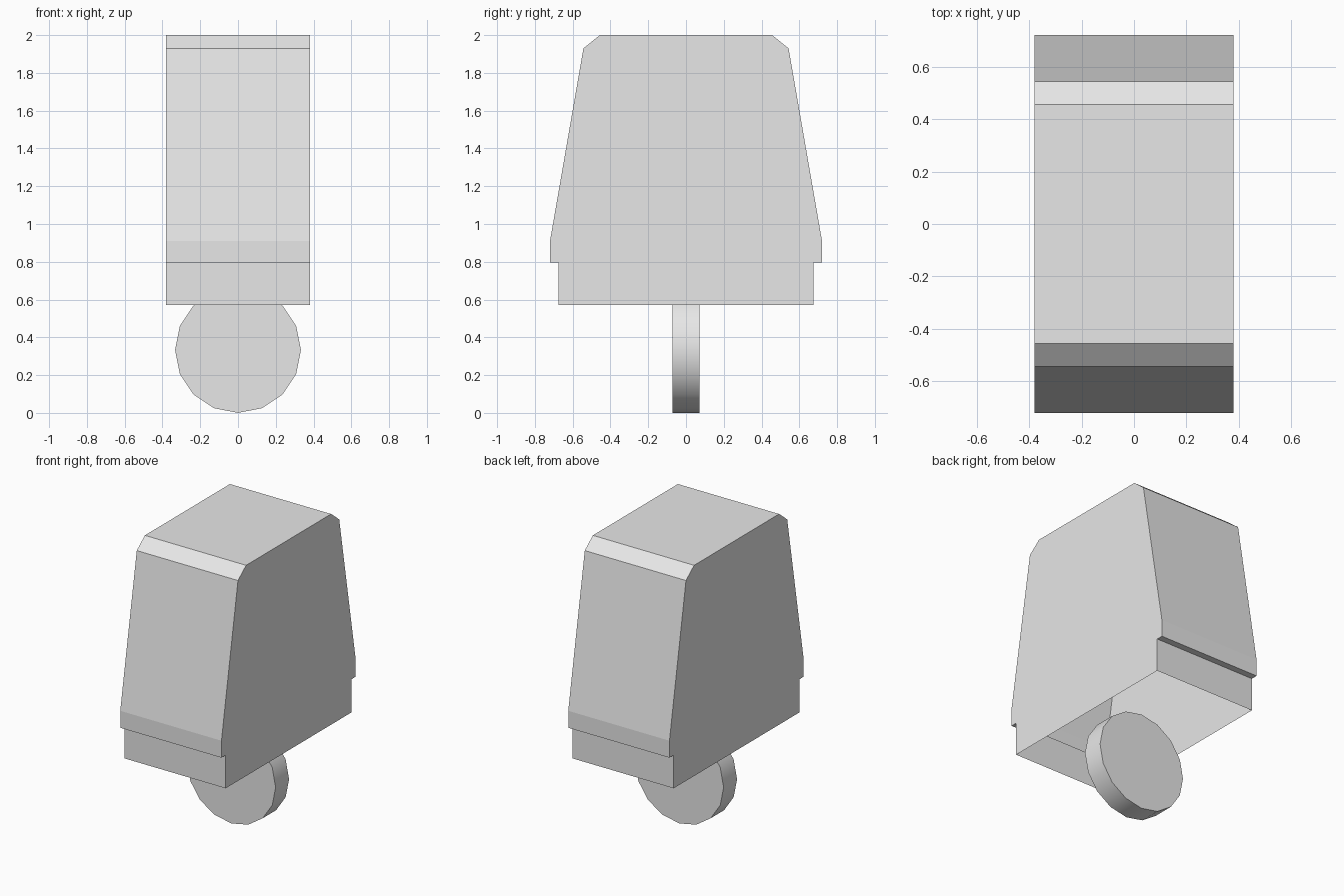
import bpy, bmesh, math

cube = bpy.data.objects.get("Cube")
if cube:
    bpy.data.objects.remove(cube, do_unlink=True)

# Single plain grey finish
grey = bpy.data.materials.new("plain_grey")
grey.use_nodes = True
colour = (0.8, 0.8, 0.8, 1)
grey.diffuse_color = colour
grey.node_tree.nodes["Principled BSDF"].inputs["Base Color"].default_value = colour


def add_object(name, bm):
    bmesh.ops.recalc_face_normals(bm, faces=bm.faces)
    mesh = bpy.data.meshes.new(name)
    bm.to_mesh(mesh)
    bm.free()
    mesh.materials.append(grey)
    obj = bpy.data.objects.new(name, mesh)
    bpy.context.collection.objects.link(obj)
    return obj


# Tapered housing: mirrored side profile extruded across x, hollow and open below
HALF_WIDTH = 0.38
half_profile = [(0.675, 0.57), (0.675, 0.795), (0.72, 0.795),
                (0.72, 0.91), (0.543, 1.93), (0.456, 2.0)]
profile = half_profile + [(-y, z) for y, z in reversed(half_profile)]
bm = bmesh.new()
side = bm.faces.new([bm.verts.new((-HALF_WIDTH, y, z)) for y, z in profile])
result = bmesh.ops.extrude_face_region(bm, geom=[side], use_keep_orig=True)
moved = [v for v in result["geom"] if isinstance(v, bmesh.types.BMVert)]
bmesh.ops.translate(bm, verts=moved, vec=(2 * HALF_WIDTH, 0, 0))
bmesh.ops.recalc_face_normals(bm, faces=bm.faces)
floor = [f for f in bm.faces if all(v.co.z < 0.6 for v in f.verts)]
bmesh.ops.delete(bm, geom=floor, context="FACES_ONLY")
add_object("housing", bm)

# Wheel: sixteen-sided disc standing on the ground, rim smooth and caps flat
RADIUS = 0.333
bpy.ops.mesh.primitive_cylinder_add(vertices=16, radius=RADIUS, depth=0.144,
                                    location=(0, 0, RADIUS),
                                    rotation=(math.pi / 2, 0, 0))
wheel = bpy.context.object
wheel.name = "wheel"
wheel.data.materials.append(grey)
bpy.ops.object.shade_smooth_by_angle(angle=math.radians(35))
